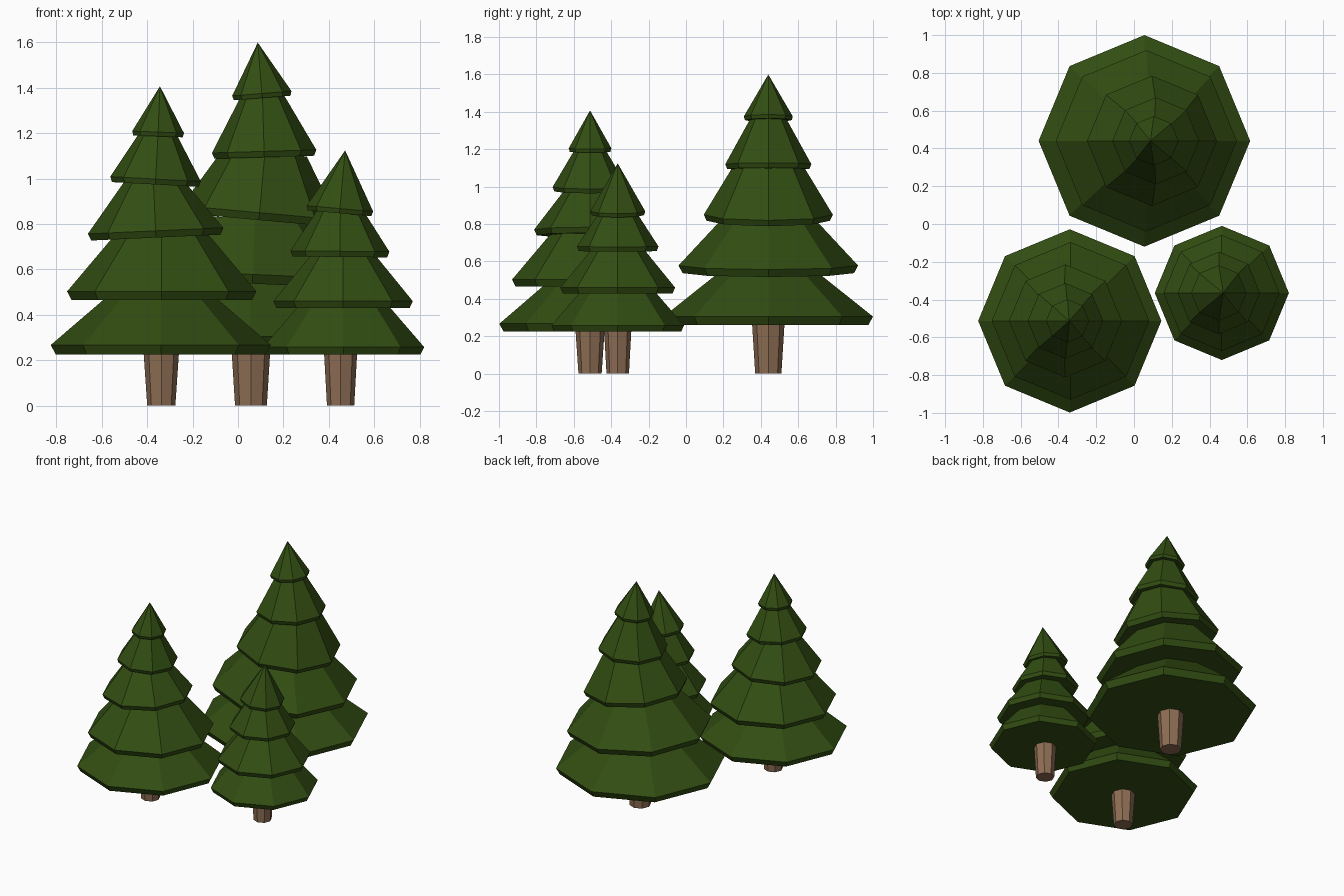
import bpy
import bmesh
import math
from mathutils import Matrix, Vector

if "Cube" in bpy.data.objects:
    bpy.data.objects.remove(bpy.data.objects["Cube"], do_unlink=True)

SIDES = 8


def make_material(name, color):
    mat = bpy.data.materials.new(name)
    mat.use_nodes = True
    mat.diffuse_color = color
    mat.node_tree.nodes["Principled BSDF"].inputs["Base Color"].default_value = color
    return mat


needles = make_material("needle green", (0.032, 0.075, 0.006, 1))
bark = make_material("bark brown", (0.27, 0.155, 0.088, 1))


def lathe(name, profile, location, lean, material):
    """Closed eight-sided solid from (radius, height) pairs, bottom to top."""
    bm = bmesh.new()
    rings = []
    for radius, z in profile:
        if radius == 0:
            rings.append([bm.verts.new((0, 0, z))] * SIDES)
            continue
        angles = [math.tau * i / SIDES for i in range(SIDES)]
        rings.append([bm.verts.new((radius * math.cos(a), radius * math.sin(a), z))
                      for a in angles])
    for low, high in zip(rings, rings[1:]):
        for i in range(SIDES):
            j = (i + 1) % SIDES
            corners = [low[i], low[j], high[j], high[i]]
            bm.faces.new(list(dict.fromkeys(corners)))
    bm.faces.new(rings[0][::-1])
    if profile[-1][0] > 0:
        bm.faces.new(rings[-1])
    bmesh.ops.recalc_face_normals(bm, faces=bm.faces)
    # Lean sideways: positive lifts the +x side
    bmesh.ops.transform(bm, verts=bm.verts,
                        matrix=Matrix.Rotation(-math.atan(lean), 4, "Y"))
    mesh = bpy.data.meshes.new(name)
    bm.to_mesh(mesh)
    bm.free()
    mesh.materials.append(material)
    obj = bpy.data.objects.new(name, mesh)
    obj.location = Vector(location)
    bpy.context.collection.objects.link(obj)


def tree(name, trunk, y, tiers):
    # Trunk widens towards the branches
    x, foot, head, top = trunk
    lathe(name + "_trunk", [(foot, 0), (head, top + 0.01)], (x, y, 0), 0, bark)
    # Branch tiers: undercut rim, then a sloping skirt
    for n, (cx, radius, rim_z, lean, top_radius, top_z) in enumerate(tiers, 1):
        rim = 0.012 + 0.06 * radius
        profile = [(radius * 0.955, -rim), (radius, 0), (top_radius, top_z - rim_z)]
        lathe(f"{name}_tier_{n}", profile, (cx, y, rim_z), lean, needles)


# Each tier: centre x, rim radius, rim height, lean, top radius, top height
tree("tall_tree", (0.057, 0.07, 0.087, 0.26), 0.44, [
    (0.055, 0.56, 0.305, 0, 0.24, 0.56),
    (0.065, 0.48, 0.578, -0.045, 0.25, 0.825),
    (0.095, 0.345, 0.85, -0.09, 0.185, 1.115),
    (0.115, 0.23, 1.12, 0.03, 0.095, 1.365),
    (0.105, 0.131, 1.375, 0.08, 0, 1.6),
])
tree("middle_tree", (-0.338, 0.062, 0.078, 0.225), -0.513, [
    (-0.34, 0.485, 0.267, 0, 0.225, 0.49),
    (-0.336, 0.417, 0.503, 0, 0.2, 0.76),
    (-0.363, 0.299, 0.77, 0.045, 0.13, 0.99),
    (-0.363, 0.2, 0.998, -0.055, 0.075, 1.21),
    (-0.352, 0.114, 1.205, -0.04, 0, 1.407),
])
tree("small_tree", (0.452, 0.06, 0.073, 0.225), -0.365, [
    (0.465, 0.355, 0.258, 0, 0.185, 0.455),
    (0.463, 0.307, 0.46, 0, 0.14, 0.665),
    (0.449, 0.218, 0.68, -0.01, 0.095, 0.87),
    (0.449, 0.147, 0.868, -0.09, 0, 1.125),
])
